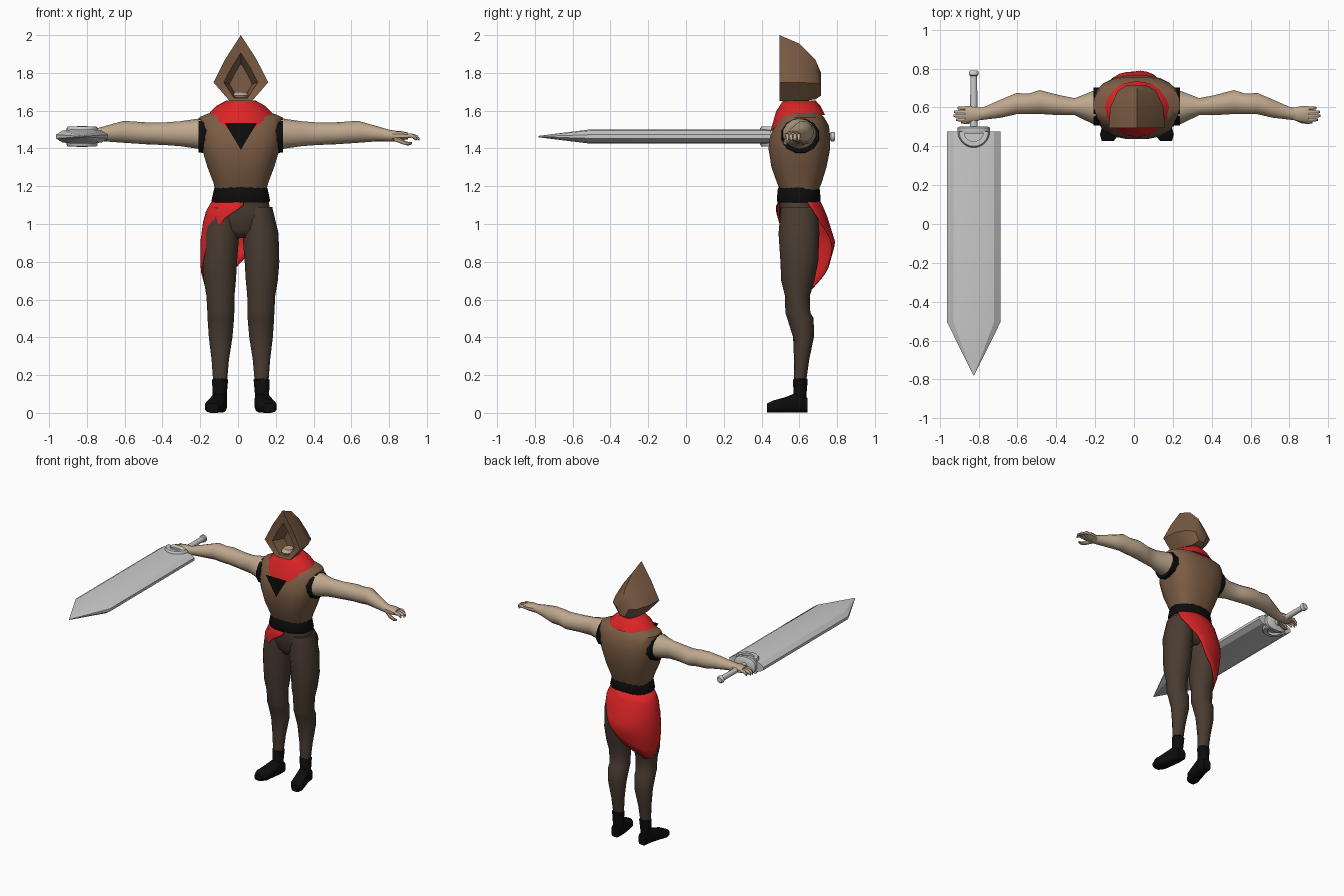
import bpy, bmesh, math
from mathutils import Vector

CX = 0.015  # body centre line


def material(name, rgb):
    m = bpy.data.materials.new(name)
    m.diffuse_color = (*rgb, 1)
    return m


BROWN = material("brown leather", (0.20, 0.108, 0.058))
DARK = material("dark trousers", (0.068, 0.045, 0.031))
SKIN = material("skin", (0.52, 0.39, 0.27))
RED = material("red cloth", (0.72, 0.018, 0.02))
BLACK = material("black", (0.004, 0.004, 0.004))
STEEL = material("steel", (0.60, 0.60, 0.60))


def skin_rings(name, rings, mat, closed=True, cap=True, angle=40):
    """Bridge equal-length point rings into one mesh object."""
    bm = bmesh.new()
    rows = [[bm.verts.new(p) for p in r] for r in rings]
    n = len(rows[0])
    for a, b in zip(rows, rows[1:]):
        for i in range(n if closed else n - 1):
            j = (i + 1) % n
            bm.faces.new((a[i], a[j], b[j], b[i]))
    if cap:
        bm.faces.new(rows[0])
        bm.faces.new(rows[-1])
    bmesh.ops.recalc_face_normals(bm, faces=bm.faces)
    me = bpy.data.meshes.new(name)
    bm.to_mesh(me)
    bm.free()
    me.materials.append(mat)
    me.shade_smooth()
    me.set_sharp_from_angle(angle=math.radians(angle))
    ob = bpy.data.objects.new(name, me)
    bpy.context.collection.objects.link(ob)
    return ob


def loft(name, axis, rings, mat, n=14, p=2.0, side=1, x0=CX, angle=40):
    """Rings are (position on axis, centre u, centre v, radius u, radius v)."""
    out = []
    for t, cu, cv, ru, rv in rings:
        row = []
        for i in range(n):
            a = math.tau * (i + 0.5) / n
            c, s = math.cos(a), math.sin(a)
            u = cu + ru * math.copysign(abs(c) ** (2 / p), c)
            v = cv + rv * math.copysign(abs(s) ** (2 / p), s)
            x, y, z = {"x": (t, u, v), "y": (u, t, v), "z": (u, v, t)}[axis]
            row.append((x0 + side * x, y, z))
        out.append(row)
    return skin_rings(name, out, mat, angle=angle)


def lerp_table(table, x):
    for (a, va), (b, vb) in zip(table, table[1:]):
        if x <= b:
            return va + (vb - va) * max(0, (x - a) / (b - a))
    return table[-1][1]


# Torso vest
vest = loft("vest", "z", [
    (1.17, 0, 0.60, 0.135, 0.10), (1.22, 0, 0.60, 0.147, 0.12), (1.30, 0, 0.598, 0.178, 0.147),
    (1.40, 0, 0.60, 0.208, 0.165), (1.46, 0, 0.604, 0.219, 0.161), (1.52, 0, 0.613, 0.224, 0.145),
    (1.565, 0, 0.617, 0.222, 0.115), (1.585, 0, 0.617, 0.175, 0.095), (1.61, 0, 0.61, 0.08, 0.07)],
    BROWN, 20, 2.6)

# Dark neckline wedge, wrapped on the chest
rows = [[(CX + (i / 4 - 1) * 0.085 * k / 6, 0.42, 1.395 + 0.14 * k / 6) for i in range(9)]
        for k in range(7)]
rows[0] = [(CX + (i / 4 - 1) * 0.002, 0.42, 1.395) for i in range(9)]
neck = skin_rings("neckline_wedge", rows, BLACK, closed=False, cap=False)
wrap = neck.modifiers.new("wrap", "SHRINKWRAP")
wrap.target, wrap.wrap_method, wrap.use_project_y = vest, "PROJECT", True
wrap.use_positive_direction, wrap.use_negative_direction = True, False
wrap.wrap_mode, wrap.offset = "OUTSIDE", 0.005

# Scarf with a pointed front
scarf = [[], [], []]
for i in range(16):
    a = math.tau * i / 16
    c, s = math.cos(a), math.sin(a)  # c = 1 faces front
    front = max(0, c) ** 3
    for row, (k, z) in zip(scarf, ((0, 1.655), (0.55, 1.625 - 0.03 * front),
                                   (1, 1.578 - 0.095 * front))):
        rx, ry = 0.075 + 0.100 * k, 0.085 + 0.05 * k + 0.02 * k * front
        row.append((CX + rx * s, 0.60 - ry * c, z))
skin_rings("scarf", scarf, RED)

# Hood, kite sections running from the back to the rim and into the opening
hood = []
for y, zt, zw, zb, w in [(0.715, 1.80, 1.74, 1.68, 0.05), (0.685, 1.87, 1.745, 1.66, 0.10),
                         (0.60, 1.955, 1.75, 1.65, 0.137), (0.495, 2.0, 1.75, 1.65, 0.145),
                         (0.505, 1.905, 1.75, 1.667, 0.09), (0.60, 1.85, 1.74, 1.68, 0.06)]:
    zm = zw + (zt - zw) * 0.5
    half = [(0.56 * w, zm), (w, zw), (0.4 * w, zb)]
    pts = [(0, zt)] + half + [(-u, v) for u, v in reversed(half)]
    hood.append([(CX + u, y, v) for u, v in pts])
skin_rings("hood", hood, BROWN, angle=35)
loft("chin", "z", [(1.655, 0, 0.555, 0.03, 0.03), (1.68, 0, 0.555, 0.042, 0.045),
                   (1.70, 0, 0.565, 0.035, 0.035)], SKIN, 10)
loft("neck", "z", [(1.58, 0, 0.61, 0.055, 0.055), (1.67, 0, 0.60, 0.05, 0.05)], SKIN, 10)

# Belt and hips
loft("belt", "z", [(1.115, 0, 0.597, 0.152, 0.112), (1.125, 0, 0.597, 0.157, 0.116),
                   (1.18, 0, 0.597, 0.145, 0.112), (1.195, 0, 0.597, 0.140, 0.106)],
     BLACK, 18, 2.3)
loft("hips", "z", [(0.925, 0, 0.60, 0.07, 0.06), (0.97, 0, 0.60, 0.13, 0.09),
                   (1.05, 0, 0.60, 0.165, 0.107), (1.13, 0, 0.597, 0.145, 0.105)],
     DARK, 18, 2.2, angle=60)

for side, tag in ((1, "left"), (-1, "right")):
    # Legs
    loft(tag + "_leg", "z", [
        (1.09, 0.09, 0.60, 0.078, 0.098), (0.95, 0.104, 0.598, 0.098, 0.108),
        (0.80, 0.112, 0.60, 0.094, 0.100), (0.70, 0.111, 0.592, 0.087, 0.088),
        (0.62, 0.108, 0.590, 0.076, 0.066), (0.53, 0.106, 0.592, 0.073, 0.066),
        (0.50, 0.106, 0.606, 0.072, 0.070), (0.40, 0.107, 0.622, 0.064, 0.055),
        (0.28, 0.109, 0.612, 0.047, 0.040), (0.16, 0.110, 0.603, 0.037, 0.032)],
        DARK, 14, side=side, angle=60)
    # Boots
    loft(tag + "_boot_shaft", "z", [
        (0.03, 0.112, 0.60, 0.040, 0.038), (0.10, 0.112, 0.603, 0.039, 0.036),
        (0.175, 0.110, 0.606, 0.044, 0.040), (0.182, 0.110, 0.606, 0.038, 0.034)],
        BLACK, 12, side=side)
    loft(tag + "_boot_foot", "y", [
        (0.643, 0.110, 0.040, 0.032, 0.040), (0.58, 0.114, 0.053, 0.042, 0.053),
        (0.52, 0.128, 0.042, 0.048, 0.040), (0.46, 0.142, 0.033, 0.049, 0.033),
        (0.428, 0.150, 0.026, 0.032, 0.024)], BLACK, 12, 3.2, side=side)
    # Armhole lining and arms
    loft(tag + "_armhole", "x", [(0.15, 0.605, 1.468, 0.105, 0.098),
                                 (0.223, 0.605, 1.468, 0.100, 0.093)], BLACK, 12, side=side)
    loft(tag + "_arm", "x", [
        (0.16, 0.605, 1.475, 0.088, 0.088), (0.225, 0.600, 1.478, 0.088, 0.080),
        (0.32, 0.604, 1.478, 0.045, 0.066), (0.40, 0.612, 1.478, 0.053, 0.060),
        (0.50, 0.628, 1.480, 0.063, 0.058), (0.56, 0.618, 1.484, 0.054, 0.058),
        (0.62, 0.620, 1.488, 0.056, 0.058), (0.70, 0.594, 1.480, 0.048, 0.044),
        (0.79, 0.569, 1.468, 0.033, 0.030), (0.82, 0.566, 1.466, 0.033, 0.028)],
        SKIN, 14, side=side, angle=60)
    # Hand: palm, four curled fingers, thumb
    loft(tag + "_palm", "x", [(0.80, 0.567, 1.466, 0.031, 0.027), (0.84, 0.567, 1.468, 0.041, 0.025),
                              (0.885, 0.567, 1.466, 0.042, 0.018)], SKIN, 10, 2.5, side=side)
    for k in range(4):
        y, end = 0.537 + 0.020 * k, (0.932, 0.945, 0.943, 0.925)[k]
        loft(f"{tag}_finger_{k + 1}", "x", [
            (0.87, y, 1.467, 0.010, 0.013), (0.905, y, 1.468, 0.010, 0.012),
            (end - 0.012, y, 1.461, 0.009, 0.011), (end, y, 1.450, 0.006, 0.009)],
            SKIN, 8, side=side, angle=60)
    loft(tag + "_thumb", "x", [(0.81, 0.548, 1.455, 0.014, 0.016), (0.85, 0.530, 1.437, 0.014, 0.014),
                               (0.885, 0.525, 1.425, 0.011, 0.011), (0.905, 0.525, 1.428, 0.007, 0.006)],
         SKIN, 8, side=side)

# Hip sash: sheet hung from the belt with a slanted hem, longest at one side of the back
HEM = [(-5, 1.10), (25, 1.03), (45, 0.95), (75, 0.78), (100, 0.66), (125, 0.65),
       (155, 0.72), (180, 0.79), (210, 0.95), (245, 1.11)]
FLARE_X = [(0.6, 0.172), (0.75, 0.213), (0.9, 0.216), (1.05, 0.195), (1.13, 0.15)]
FLARE_Y = [(0.6, 0.09), (0.75, 0.15), (0.9, 0.192), (1.05, 0.145), (1.13, 0.108)]
sash = []
for t in range(8):
    row = []
    for i in range(26):
        deg = -5 + 10 * i
        a = math.radians(deg)
        z = 1.13 + (lerp_table(HEM, deg) - 1.13) * t / 7
        ry = lerp_table(FLARE_Y, z)
        if math.cos(a) > 0:
            ry = min(ry, 0.125)
        row.append((CX - lerp_table(FLARE_X, z) * math.sin(a), 0.60 - ry * math.cos(a), z))
    sash.append(row)
ob = skin_rings("hip_sash", sash, RED, closed=False, cap=False, angle=60)
ob.modifiers.new("thickness", "SOLIDIFY").thickness = 0.006

# Sword blade: bevelled section tapering to a point
SX, SZ = -0.825, 1.463
half = [(0.138, 0.010), (0.105, 0.031), (0.05, 0.038)]
section = half + [(-u, v) for u, v in reversed(half)]
section += [(-u, -v) for u, v in section]
blade = [[(SX + u * w, y, SZ + v * h) for u, v in section]
         for y, w, h in ((0.475, 1, 1), (-0.505, 1, 1), (-0.78, 0.01, 0.1))]
skin_rings("sword_blade", blade, STEEL, angle=20)

# Guard plate, curved collar, grip and pommel
loft("sword_guard", "y", [(0.465, 0, SZ, 0.075, 0.052), (0.475, 0, SZ, 0.085, 0.056),
                          (0.495, 0, SZ, 0.085, 0.056), (0.503, 0, SZ, 0.070, 0.045)],
     STEEL, 16, 2.6, x0=SX)
collar = []
for i in range(13):
    a = math.pi * i / 12
    collar.append([(SX + r * math.cos(a), 0.475 - r * math.sin(a), SZ + z)
                   for r, z in ((0.082, -0.045), (0.075, -0.054), (0.05, -0.054),
                                (0.05, 0.054), (0.075, 0.054), (0.082, 0.045))])
skin_rings("sword_collar", collar, STEEL)
loft("sword_grip", "y", [(0.49, 0, SZ, 0.02, 0.02), (0.765, 0, SZ, 0.018, 0.018)],
     STEEL, 12, x0=SX)
loft("sword_pommel", "y", [(0.762, 0, SZ, 0.018, 0.018), (0.768, 0, SZ, 0.026, 0.026),
                           (0.783, 0, SZ, 0.026, 0.026), (0.79, 0, SZ, 0.02, 0.02)],
     STEEL, 12, x0=SX)
